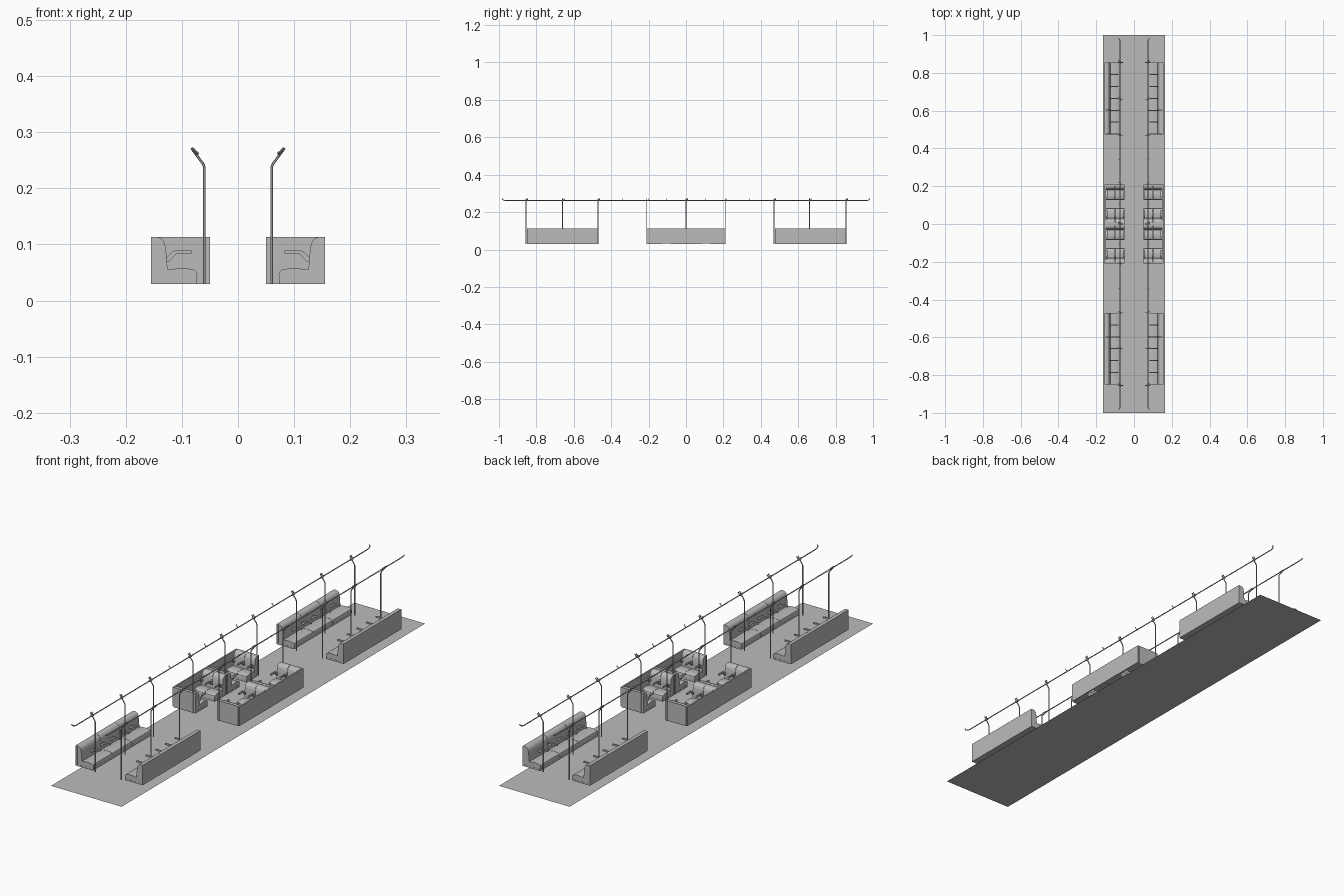
import bpy, bmesh, math

if "Cube" in bpy.data.objects:
    bpy.data.objects.remove(bpy.data.objects["Cube"])

grey = bpy.data.materials.new("plain_grey")
grey.diffuse_color = (0.5, 0.5, 0.5, 1)
grey.use_nodes = True
grey.node_tree.nodes["Principled BSDF"].inputs["Base Color"].default_value = grey.diffuse_color


def finish(name, bm, smooth=True):
    bmesh.ops.recalc_face_normals(bm, faces=bm.faces)
    me = bpy.data.meshes.new(name)
    bm.to_mesh(me)
    bm.free()
    ob = bpy.data.objects.new(name, me)
    bpy.context.collection.objects.link(ob)
    me.materials.append(grey)
    if smooth:
        bpy.ops.object.select_all(action='DESELECT')
        ob.select_set(True)
        bpy.context.view_layer.objects.active = ob
        bpy.ops.object.shade_smooth_by_angle(angle=math.radians(35))
    return ob


def prism(name, pts, a, b, place):
    """Extrude a (depth, height) profile from a to b; place maps (depth, along, z) to xyz."""
    bm = bmesh.new()
    ends = [[bm.verts.new(place(d, t, z)) for d, z in pts] for t in (a, b)]
    bm.faces.new(ends[0])
    bm.faces.new(ends[1])
    n = len(pts)
    for i in range(n):
        j = (i + 1) % n
        bm.faces.new((ends[0][i], ends[0][j], ends[1][j], ends[1][i]))
    return finish(name, bm)


def box(name, x0, x1, y0, y1, z0, z1):
    return prism(name, [(x0, z0), (x1, z0), (x1, z1), (x0, z1)], y0, y1,
                 lambda d, t, z: (d, t, z))


def tube(name, pts, r):
    cu = bpy.data.curves.new(name, 'CURVE')
    cu.dimensions = '3D'
    cu.bevel_depth = r
    cu.bevel_resolution = 1
    cu.use_fill_caps = True
    sp = cu.splines.new('POLY')
    sp.points.add(len(pts) - 1)
    for p, co in zip(sp.points, pts):
        p.co = (*co, 1)
    cu.materials.append(grey)
    ob = bpy.data.objects.new(name, cu)
    bpy.context.collection.objects.link(ob)
    bpy.ops.object.select_all(action='DESELECT')
    ob.select_set(True)
    bpy.context.view_layer.objects.active = ob
    bpy.ops.object.convert(target='MESH')
    bpy.ops.object.shade_smooth_by_angle(angle=math.radians(50))


# profiles: depth measured from the back face, then height
BACKING = [(0, .03), (.008, .03), (.008, .113), (0, .113)]
BACKREST = [(.008, .05), (.03, .05), (.0285, .066), (.0275, .08), (.026, .095),
            (.023, .106), (.018, .111), (.012, .113), (.008, .113)]
SEAT = [(.008, .037), (.082, .037), (.0825, .047), (.080, .053), (.075, .056),
        (.055, .058), (.035, .056), (.03, .055), (.008, .055)]
BASE = [(.008, .03), (.081, .03), (.081, .037), (.008, .037)]
ARM = [(.022, .070), (.033, .070), (.046, .084), (.072, .084), (.073, .087),
       (.072, .090), (.044, .090), (.038, .087)]


def seat_unit(label, a, b, place, cushions, arms):
    prism(label + "_backing", BACKING, a, b, place)
    prism(label + "_base", BASE, a, b, place)
    step = (b - a) / cushions
    for i in range(cushions):
        lo, hi = a + i * step + .0006, a + (i + 1) * step - .0006
        prism(label + "_seat_cushion", SEAT, lo, hi, place)
        prism(label + "_back_cushion", BACKREST, lo, hi, place)
    for t in arms:
        prism(label + "_armrest", ARM, t - .003, t + .003, place)


# floor sheet
bm = bmesh.new()
bm.faces.new([bm.verts.new(v) for v in
              ((-.163, -1, 0), (.163, -1, 0), (.163, 1, 0), (-.163, 1, 0))])
finish("floor", bm, False)

POLES = (-.855, -.66, -.47, -.21, 0, .21, .47, .66, .855)
for s in (-1, 1):
    # long benches along the walls
    for y0, y1 in ((-.85, -.47), (.475, .855)):
        w = (y1 - y0) / 6
        seat_unit("bench", y0, y1, lambda d, t, z: (s * (.155 - d), t, z), 3,
                  [y0 + w * i for i in range(1, 6)])

    # two facing bays in the middle, with a thin wall panel
    for back, way in ((-.21, 1), (-.001, -1), (.001, 1), (.21, -1)):
        seat_unit("bay", .05, .148,
                  lambda d, t, z: (s * t, back + way * d, z), 2, (.054, .099, .144))
    box("bay_wall_panel", s * .149, s * .155, -.21, .21, .033, .113)

    # upright poles, bent outward at the top, with rail clamps
    for y in POLES:
        tube("pole", [(s * .06, y, .03), (s * .06, y, .238), (s * .0615, y, .2425),
                      (s * .083, y, .272)], .0023)
        tube("rail_clamp", [(s * .0735, y - .008, .262), (s * .0735, y + .008, .262)], .0042)
        tube("clamp_hook", [(s * .077, y + .008, .263), (s * .083, y + .008, .272)], .002)
    # short hangers between the poles
    for y in (-.34, -.105, .105, .34):
        tube("rail_hanger", [(s * .0735, y, .262), (s * .082, y, .272)], .0018)
    # overhead rail with turned-up ends
    tail = [(.962, 0), (.974, .0015), (.980, .005), (.982, .0095)]
    ends = [(s * (.0735 + k * .8), y, .262 + k) for y, k in tail]
    tube("overhead_rail", [(x, -y, z) for x, y, z in reversed(ends)] + ends, .0023)
